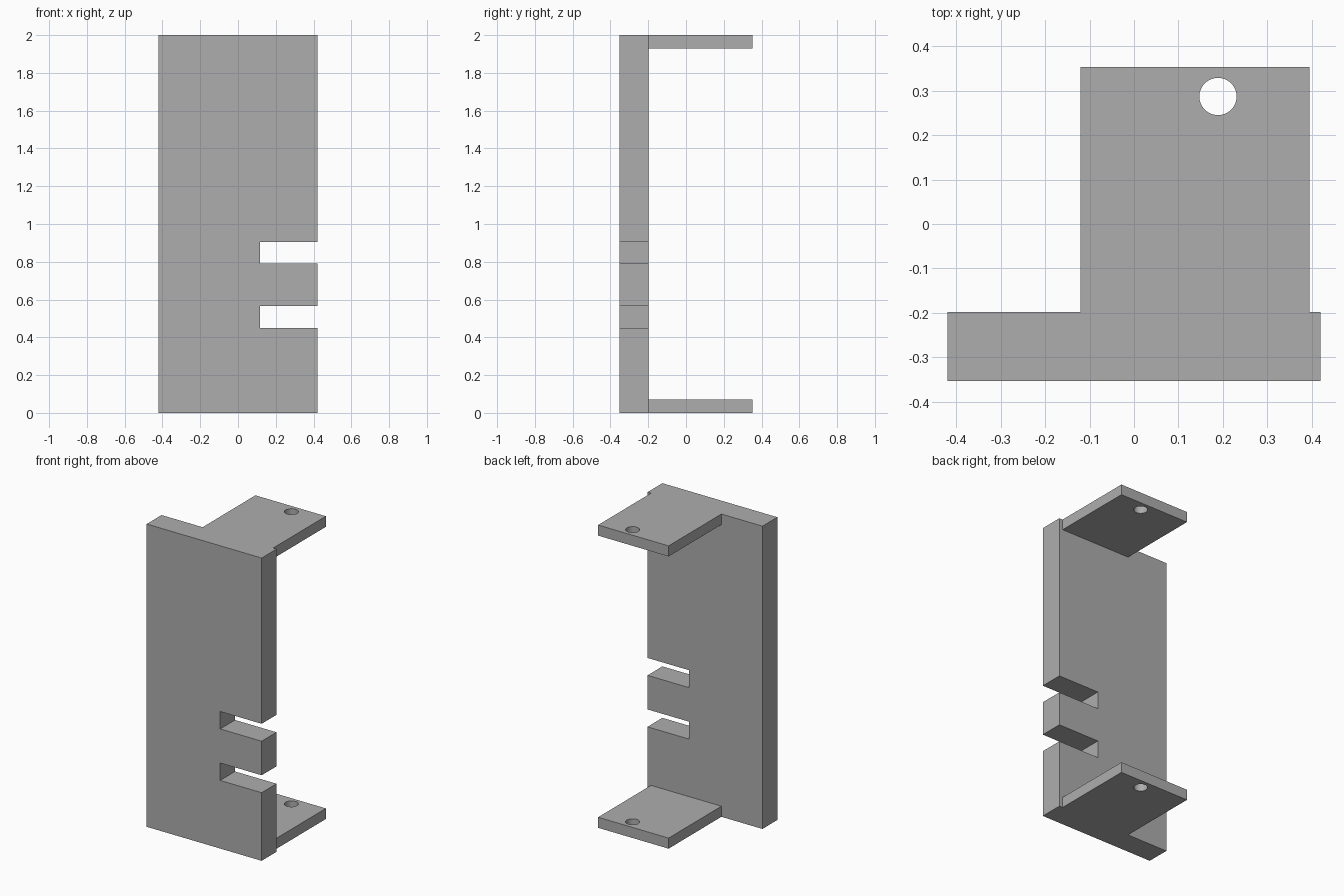
import bpy
import bmesh
from mathutils import Matrix, Vector

if "Cube" in bpy.data.objects:
    bpy.data.objects.remove(bpy.data.objects["Cube"], do_unlink=True)

grey = bpy.data.materials.new("plain grey")
grey.use_nodes = True
colour = (0.42, 0.42, 0.42, 1)
grey.diffuse_color = colour
grey.node_tree.nodes["Principled BSDF"].inputs["Base Color"].default_value = colour


def add_object(name, bm):
    bmesh.ops.recalc_face_normals(bm, faces=bm.faces[:])
    mesh = bpy.data.meshes.new(name)
    bm.to_mesh(mesh)
    bm.free()
    mesh.materials.append(grey)
    obj = bpy.data.objects.new(name, mesh)
    bpy.context.collection.objects.link(obj)
    return obj


def add_prism(name, outline, depth):
    """Extrude a closed outline along the depth vector."""
    bm = bmesh.new()
    face = bm.faces.new([bm.verts.new(p) for p in outline])
    grown = bmesh.ops.extrude_face_region(bm, geom=[face], use_keep_orig=True)
    moved = [v for v in grown["geom"] if isinstance(v, bmesh.types.BMVert)]
    bmesh.ops.translate(bm, verts=moved, vec=depth)
    return add_object(name, bm)


half_width, front, joint, back = 0.42, -0.353, -0.198, 0.353
height, thickness = 2.0, 0.07

# Upright plate with two slots open to its left edge
slot_end = 0.117
profile = [(-half_width, 0), (half_width, 0)]
for low, high in ((0.45, 0.565), (0.79, 0.905)):
    profile += [(half_width, low), (slot_end, low),
                (slot_end, high), (half_width, high)]
profile += [(half_width, height), (-half_width, height)]
add_prism("upright_plate", [(x, front, z) for x, z in profile],
          Vector((0, joint - front, 0)))

# Drill used to cut the screw hole through both flanges
bm = bmesh.new()
bmesh.ops.create_cone(bm, cap_ends=True, segments=48, radius1=0.042,
                      radius2=0.042, depth=height + 1,
                      matrix=Matrix.Translation((0.189, 0.287, height / 2)))
drill = add_object("hole_cutter", bm)
drill.hide_render = True
drill.hide_viewport = True
drill.display_type = 'WIRE'

# Matching flanges at the bottom and top of the plate
left, right = 0.395, -0.12
for name, z in (("bottom_flange", 0), ("top_flange", height - thickness)):
    corners = [(right, joint, z), (left, joint, z),
               (left, back, z), (right, back, z)]
    flange = add_prism(name, corners, Vector((0, 0, thickness)))
    cut = flange.modifiers.new("screw_hole", 'BOOLEAN')
    cut.operation = 'DIFFERENCE'
    cut.solver = 'EXACT'
    cut.object = drill
